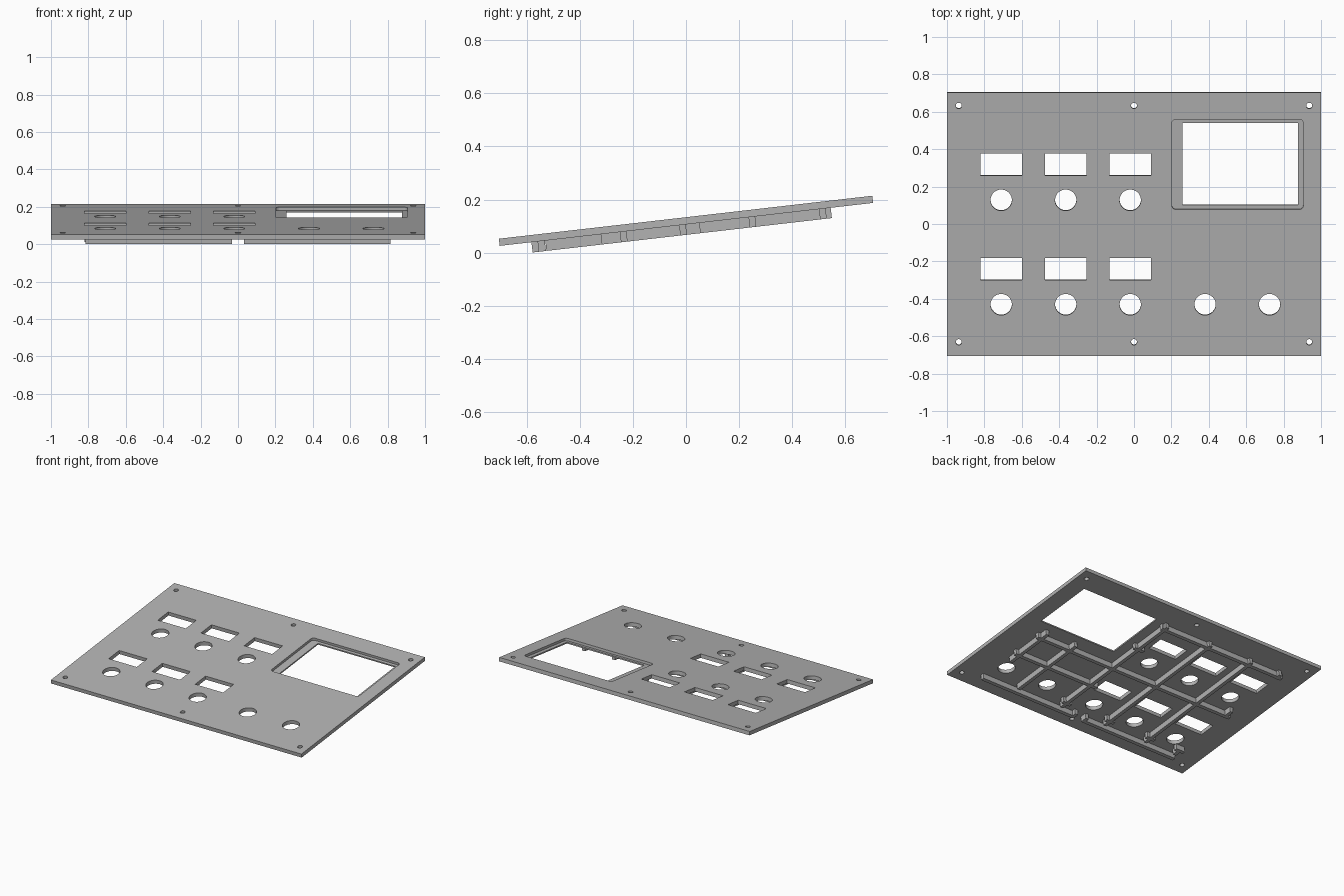
import bpy, bmesh, math
from mathutils import Matrix, Vector

if "Cube" in bpy.data.objects:
    bpy.data.objects.remove(bpy.data.objects["Cube"])

TILT = math.atan(0.115)
THICK = 0.027
RIB_DEPTH = 0.039
RIB_W = 0.025
CENTRE_Z = 0.12

grey = bpy.data.materials.new("panel grey")
grey.use_nodes = True
colour = (0.45, 0.45, 0.45, 1)
grey.diffuse_color = colour
grey.node_tree.nodes["Principled BSDF"].inputs["Base Color"].default_value = colour


def box(bm, x0, x1, y0, y1, z0, z1):
    mat = Matrix.Translation(((x0 + x1) / 2, (y0 + y1) / 2, (z0 + z1) / 2))
    mat = mat @ Matrix.Diagonal((x1 - x0, y1 - y0, z1 - z0, 1))
    return bmesh.ops.create_cube(bm, size=1, matrix=mat)["verts"]


def cylinder(bm, x, y, r, sides):
    bmesh.ops.create_cone(bm, cap_ends=True, segments=sides, radius1=r, radius2=r,
                          depth=0.2, matrix=Matrix.Translation((x, y, 0)))


def make(name, bm):
    mesh = bpy.data.meshes.new(name)
    bm.to_mesh(mesh)
    bm.free()
    mesh.materials.append(grey)
    ob = bpy.data.objects.new(name, mesh)
    bpy.context.collection.objects.link(ob)
    return ob


def cut(target, cutter):
    cutter.hide_render = True
    mod = target.modifiers.new("cut", "BOOLEAN")
    mod.operation = "DIFFERENCE"
    mod.solver = "EXACT"
    mod.object = cutter
    bpy.context.view_layer.objects.active = target
    bpy.ops.object.modifier_apply(modifier=mod.name)
    bpy.data.objects.remove(cutter)


# Flat panel
bm = bmesh.new()
box(bm, -1, 1, -0.708, 0.708, -THICK / 2, THICK / 2)
panel = make("panel", bm)

# Rounded recess around the screen opening
bm = bmesh.new()
box(bm, 0.203, 0.905, 0.08, 0.565, -0.004, 0.1)
uprights = [e for e in bm.edges
            if abs((e.verts[0].co - e.verts[1].co).normalized().z) > 0.9]
bmesh.ops.bevel(bm, geom=uprights, offset=0.02, segments=4, affect="EDGES", profile=0.5)
cut(panel, make("recess_cutter", bm))

# Openings through the panel: screen, displays, knobs, screws
bm = bmesh.new()
box(bm, 0.26, 0.878, 0.103, 0.543, -0.1, 0.1)
for x in (-0.71, -0.365, -0.02):
    for y in (0.322, -0.241):
        box(bm, x - 0.112, x + 0.112, y - 0.06, y + 0.06, -0.1, 0.1)
    cylinder(bm, x, 0.13, 0.057, 48)
for x in (-0.71, -0.365, -0.02, 0.38, 0.725):
    cylinder(bm, x, -0.432, 0.057, 48)
for x in (-0.937, 0, 0.937):
    for y in (-0.634, 0.638):
        cylinder(bm, x, y, 0.016, 24)
cut(panel, make("opening_cutter", bm))

# Stiffening ribs on the underside
ribs = bmesh.new()


def rib(x0, x1, y0, y1):
    box(ribs, x0, x1, y0, y1, -THICK / 2 - RIB_DEPTH, -THICK / 2)


def rib_x(y, x0, x1):
    rib(x0, x1, y - RIB_W / 2, y + RIB_W / 2)


def rib_y(x, y0, y1):
    rib(x - RIB_W / 2, x + RIB_W / 2, y0, y1)


rib_x(0.515, -0.82, 0.2)
rib_x(-0.015, -0.82, 0.815)
rib_x(-0.24, 0.12, 0.815)
rib_x(0.248, 0.13, 0.21)
for side in (-1, 1):
    # Front ribs, stopping short of the middle screw
    rib_x(-0.575, *sorted((side * 0.04, side * 0.815)))
    rib_y(side * 0.045, -0.585, -0.537)
for x in (-0.538, -0.193, 0.175):
    rib_y(x, -0.535, 0.547)
rib_y(0.54, -0.535, 0.05)
rib_y(0.78, -0.325, 0.05)

# Short stubs where ribs are interrupted by openings
for y0, y1 in ((0.5, 0.547), (-0.028, 0.05), (-0.535, -0.472)):
    rib_y(-0.785, y0, y1)
for x in (-0.785, -0.538, -0.193, 0.175):
    rib_x(-0.483, x - 0.035, x + 0.035)
rib_objects = make("underside_ribs", ribs)

# Tilt the whole assembly toward the front
pose = Matrix.Translation(Vector((0, 0, CENTRE_Z))) @ Matrix.Rotation(TILT, 4, "X")
for ob in (panel, rib_objects):
    ob.data.transform(pose)
